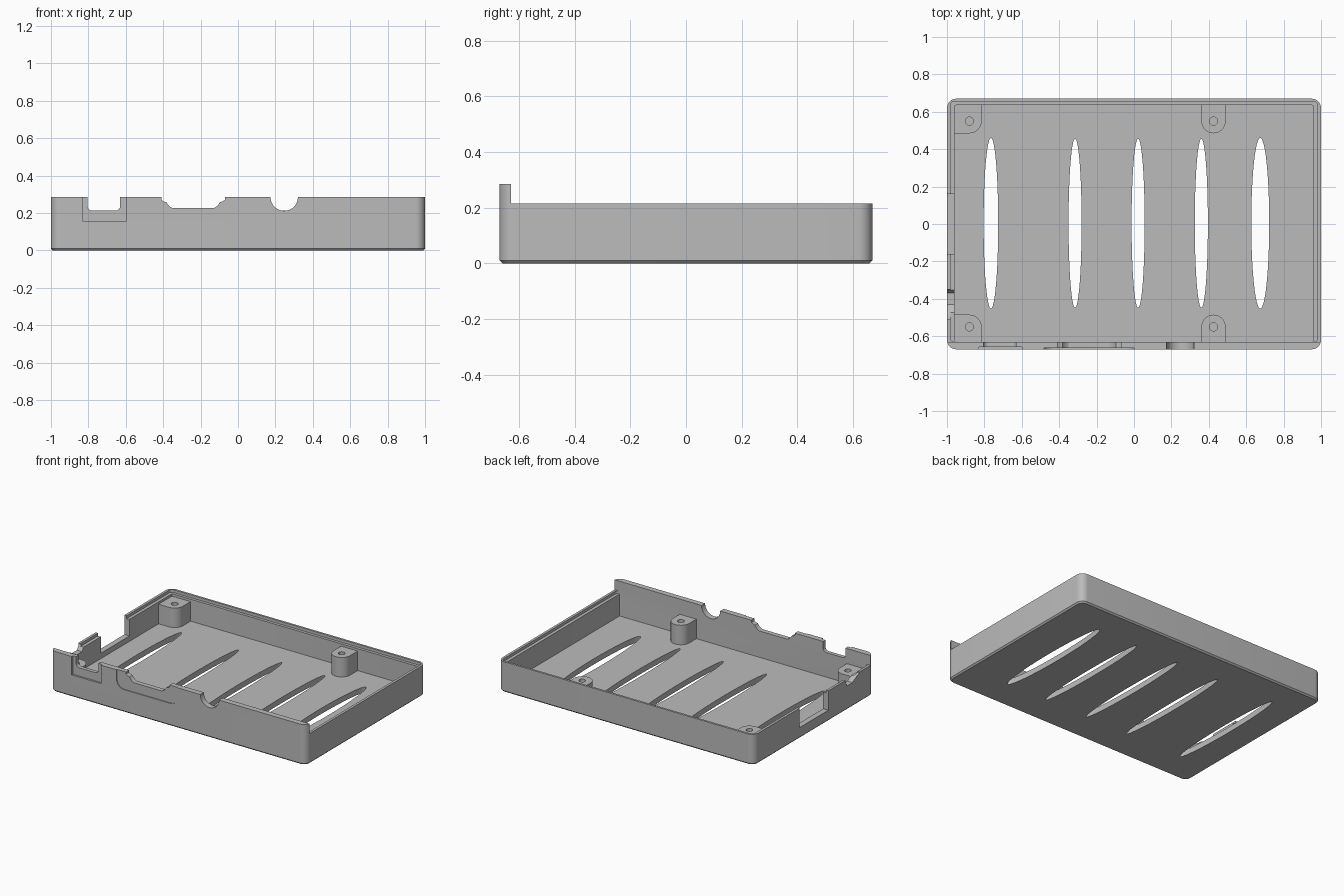
import bpy, bmesh
from math import pi, cos, sin, radians

if "Cube" in bpy.data.objects:
    bpy.data.objects.remove(bpy.data.objects["Cube"], do_unlink=True)

grey = bpy.data.materials.new("light_grey")
grey.use_nodes = True
colour = (0.5, 0.5, 0.5, 1)
grey.diffuse_color = colour
grey.node_tree.nodes["Principled BSDF"].inputs["Base Color"].default_value = colour


def arc(cx, cy, rx, ry, a0, a1, n):
    steps = [a0 + (a1 - a0) * i / n for i in range(n + 1)]
    return [(cx + rx * cos(a), cy + ry * sin(a)) for a in steps]


def ellipse(cx, cy, rx, ry, n=48):
    return arc(cx, cy, rx, ry, 0, 2 * pi, n)[:-1]


def round_rect(x0, y0, x1, y1, r, n=8):
    corners = [(x1 - r, y1 - r), (x0 + r, y1 - r), (x0 + r, y0 + r), (x1 - r, y0 + r)]
    pts = []
    for i, (cx, cy) in enumerate(corners):
        pts += arc(cx, cy, r, r, i * pi / 2, (i + 1) * pi / 2, n)
    return pts


def box(x0, y0, x1, y1):
    return [(x0, y0), (x1, y0), (x1, y1), (x0, y1)]


def loft(name, rings):
    """Closed solid through rings of 3D points."""
    bm = bmesh.new()
    loops = [[bm.verts.new(p) for p in ring] for ring in rings]
    n = len(loops[0])
    for a, b in zip(loops, loops[1:]):
        for i in range(n):
            j = (i + 1) % n
            bm.faces.new((a[i], a[j], b[j], b[i]))
    bm.faces.new(loops[0][::-1])
    bm.faces.new(loops[-1])
    bmesh.ops.recalc_face_normals(bm, faces=bm.faces)
    mesh = bpy.data.meshes.new(name)
    bm.to_mesh(mesh)
    bm.free()
    obj = bpy.data.objects.new(name, mesh)
    bpy.context.collection.objects.link(obj)
    mesh.materials.append(grey)
    return obj


def prism(name, outline, axis, lo, hi):
    place = {"x": lambda u, v, d: (d, u, v),
             "y": lambda u, v, d: (u, d, v),
             "z": lambda u, v, d: (u, v, d)}[axis]
    return loft(name, [[place(u, v, d) for u, v in outline] for d in (lo, hi)])


def cut(target, outline, axis, lo, hi):
    cutter = prism("cutter", outline, axis, lo, hi)
    cutter.hide_render = True
    mod = target.modifiers.new("cut", "BOOLEAN")
    mod.operation, mod.solver, mod.object = "DIFFERENCE", "EXACT", cutter
    bpy.context.view_layer.objects.active = target
    bpy.ops.object.modifier_apply(modifier=mod.name)
    bpy.data.objects.remove(cutter, do_unlink=True)


def smooth(obj):
    bpy.ops.object.select_all(action="DESELECT")
    obj.select_set(True)
    bpy.context.view_layer.objects.active = obj
    bpy.ops.object.shade_smooth_by_angle(angle=radians(30))


# Tray: rounded block with a chamfered bottom edge
RIM, FRONT, FLOOR = 0.215, 0.285, 0.04
sections = [(0.01, 0), (0, 0.01), (0, FRONT)]
tray = loft("tray", [[(x, y, z) for x, y in round_rect(-1 + d, -0.67 + d, 1 - d, 0.67 - d, 0.05 - d)]
                     for d, z in sections])

# Lower the rim behind the tall front wall, then step the ledge and hollow the inside
cut(tray, box(-1.2, -0.63, 1.2, 1), "z", RIM, 0.5)
cut(tray, round_rect(-0.982, -0.63, 0.982, 0.655, 0.02), "z", 0.195, 0.4)
cut(tray, round_rect(-0.96, -0.63, 0.96, 0.635, 0.008, 3), "z", FLOOR, 0.4)

# Floor vents
for x, rx, ry in [(-0.765, 0.039, 0.457), (-0.315, 0.035, 0.452), (0.022, 0.035, 0.452),
                  (0.36, 0.035, 0.452), (0.675, 0.048, 0.457)]:
    cut(tray, ellipse(x, 0.004, rx, ry), "z", -0.1, 0.1)

# Shallow recesses on the outside of the front wall
cut(tray, box(-0.83, 0.155, -0.6, 0.4), "y", -0.8, -0.657)
cut(tray, round_rect(-0.48, 0.16, 0, 0.5, 0.06), "y", -0.8, -0.664)

# Front port notches
cut(tray, round_rect(-0.805, 0.213, -0.63, 0.4, 0.025), "y", -0.8, -0.6)
half = [(0.17, 0.4), (0.17, 0.27), (0.158, 0.262), (0.143, 0.258), (0.135, 0.245),
        (0.125, 0.235), (0.11, 0.226)]
port = [(-0.24 - x, z) for x, z in half] + [(-0.24 + x, z) for x, z in reversed(half)]
cut(tray, port, "y", -0.8, -0.6)
cut(tray, ellipse(0.247, FRONT, 0.073, 0.073), "y", -0.8, -0.6)

# Side window and stepped side notch
cut(tray, box(-0.16, 0.078, 0.16, 0.4), "x", -1.2, -0.9)
side = [(-0.51, 0.4), (-0.51, 0.205), (-0.48, 0.2), (-0.465, 0.188), (-0.445, 0.182),
        (-0.43, 0.17), (-0.37, 0.17), (-0.36, 0.185), (-0.35, 0.2), (-0.35, 0.4)]
cut(tray, side, "x", -1.2, -0.9)
smooth(tray)

# Screw posts, mirrored front to back
R, PY = 0.065, 0.55
corner_post = ([(-0.98, PY - R)] + arc(-0.88, PY, R, R, 1.5 * pi, 2 * pi, 8)
               + [(-0.88 + R, 0.645), (-0.98, 0.645)])
middle_post = arc(0.425, PY, R, R, pi, 2 * pi, 16) + [(0.425 + R, 0.645), (0.425 - R, 0.645)]
for label, outline, cx in [("corner", corner_post, -0.88), ("middle", middle_post, 0.425)]:
    for end, s in [("back", 1), ("front", -1)]:
        post = prism(f"{label}_screw_post_{end}", [(x, s * y) for x, y in outline], "z", 0.02, 0.178)
        cut(post, ellipse(cx, s * PY, 0.022, 0.022, 24), "z", FLOOR, 0.3)
        smooth(post)
